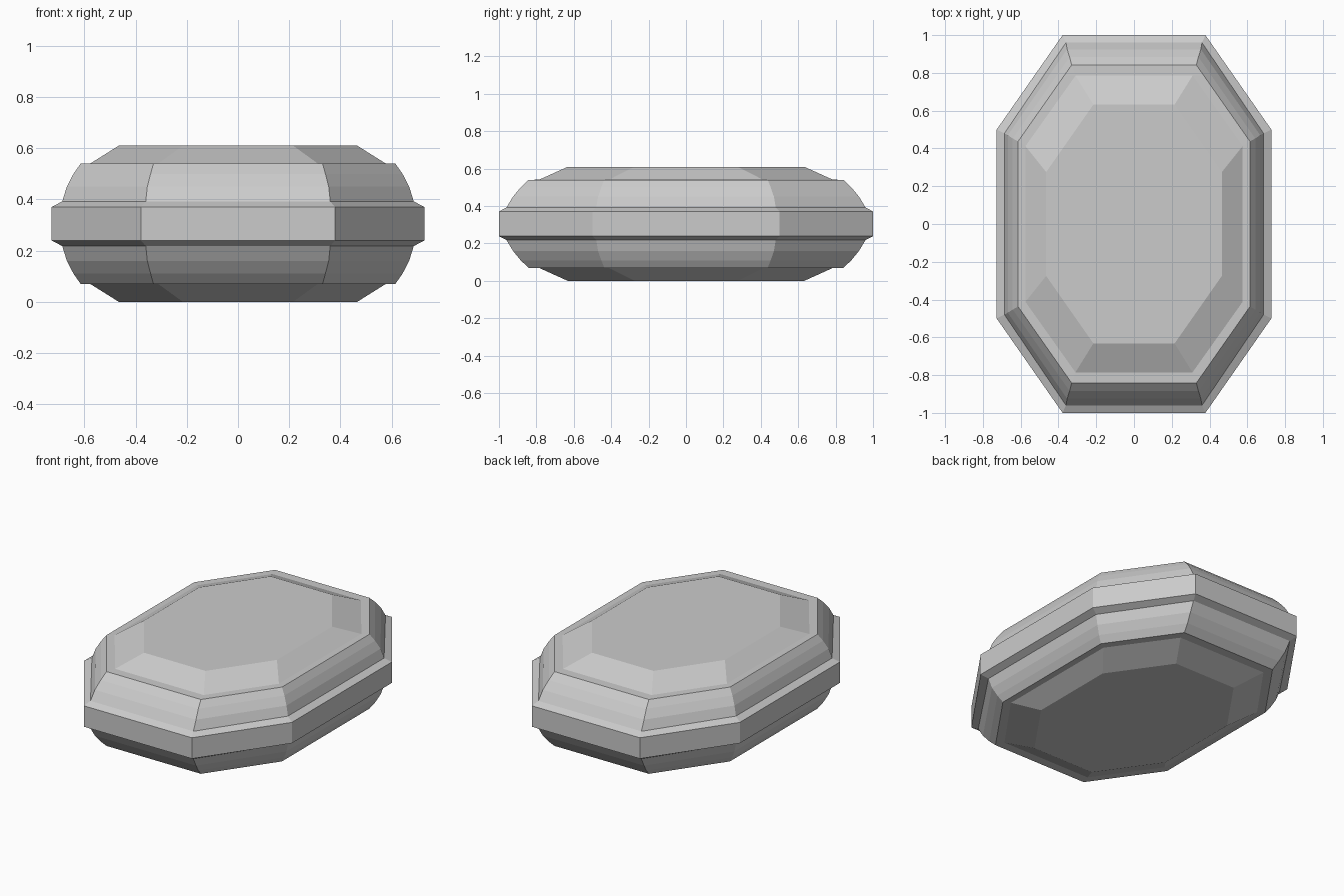
import bpy, bmesh

if "Cube" in bpy.data.objects:
    bpy.data.objects.remove(bpy.data.objects["Cube"])

MID = 0.305  # height of the horizontal symmetry plane


def octagon(x, y, cx, cy, z):
    """Elongated octagon: half sizes x, y; end-edge half width cx, side-edge half length cy."""
    return [(cx, -y, z), (x, -cy, z), (x, cy, z), (cx, y, z),
            (-cx, y, z), (-x, cy, z), (-x, -cy, z), (-cx, -y, z)]


def loft(name, rings, cap=False):
    """Skin octagon rings from low to high, then mirror below the middle plane."""
    bm = bmesh.new()
    loops = [[bm.verts.new(p) for p in octagon(*r[:4], r[4] - MID)] for r in rings]
    for a, b in zip(loops, loops[1:]):
        for i in range(8):
            j = (i + 1) % 8
            bm.faces.new((a[i], a[j], b[j], b[i]))
    if cap:
        bm.faces.new(loops[-1])
    mesh = bpy.data.meshes.new(name)
    bm.to_mesh(mesh)
    bm.free()
    obj = bpy.data.objects.new(name, mesh)
    obj.location.z = MID
    bpy.context.collection.objects.link(obj)
    mod = obj.modifiers.new("mirror_down", 'MIRROR')
    mod.use_axis = (False, False, True)
    mod.merge_threshold = 0.0005
    return obj


# Girdle band around the widest part, with a shallow sloped shoulder
loft("girdle_band", [
    (0.727, 1.0, 0.378, 0.50, MID),
    (0.727, 1.0, 0.378, 0.50, 0.371),
    (0.686, 0.96, 0.36, 0.48, 0.392),
])

# Curved facets stepping in to a flat rim, top and bottom
loft("faceted_shell", [
    (0.686, 0.96, 0.36, 0.48, 0.392),
    (0.668, 0.925, 0.354, 0.47, 0.45),
    (0.642, 0.884, 0.341, 0.453, 0.50),
    (0.614, 0.842, 0.33, 0.437, 0.54),
    (0.575, 0.785, 0.31, 0.412, 0.541),
])

# Bevelled table panels, top and bottom
loft("table_panel", [
    (0.575, 0.785, 0.31, 0.412, 0.541),
    (0.465, 0.632, 0.215, 0.275, 0.61),
], cap=True)
